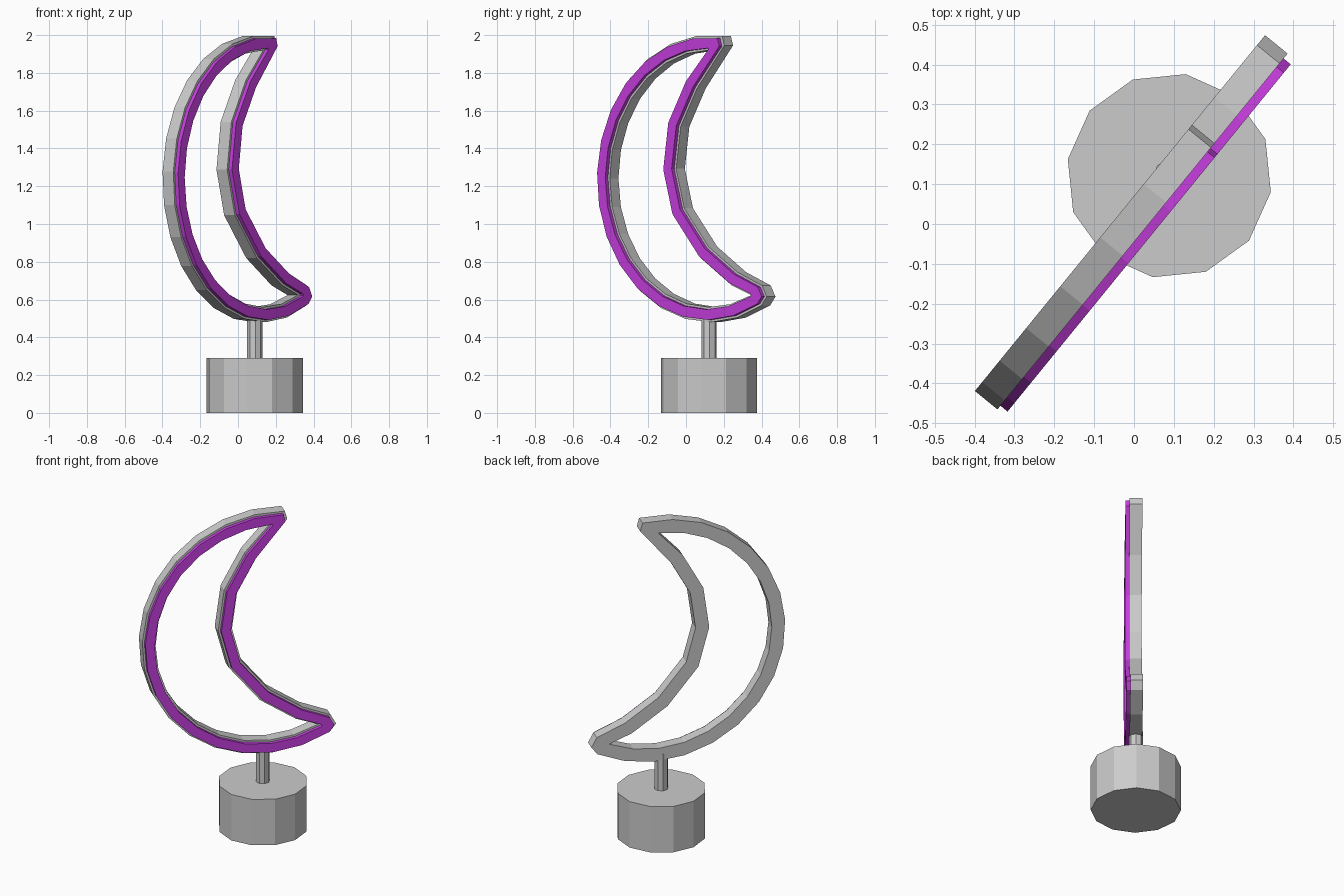
import bpy, bmesh
from math import radians, cos, sin
from mathutils import Vector, Matrix

if "Cube" in bpy.data.objects:
    bpy.data.objects.remove(bpy.data.objects["Cube"])

TURN = Matrix.Rotation(radians(50.8), 4, 'Z')
CX, CZ = 0.182, 1.24            # centre of the big outer arc (moon plane)


def arc(radius, a0, a1, n=16):
    steps = [radians(a0 + (a1 - a0) * i / n) for i in range(n + 1)]
    return [Vector((CX + radius * cos(a), CZ + radius * sin(a))) for a in steps]


def finish(name, bm, color=None):
    bmesh.ops.recalc_face_normals(bm, faces=bm.faces)
    bm.transform(TURN)
    mesh = bpy.data.meshes.new(name)
    bm.to_mesh(mesh)
    bm.free()
    obj = bpy.data.objects.new(name, mesh)
    bpy.context.collection.objects.link(obj)
    if color:
        mat = bpy.data.materials.new(name)
        mat.diffuse_color = color
        mat.use_nodes = True
        mat.node_tree.nodes["Principled BSDF"].inputs["Base Color"].default_value = mat.diffuse_color
        mesh.materials.append(mat)
    return obj


def ring(name, outer, inner, y0, y1, color=None):
    """Closed band between two matching loops, extruded from y0 to y1."""
    bm = bmesh.new()
    loops = [[bm.verts.new((p.x, y, p.y)) for p in pts]
             for pts, y in ((outer, y0), (outer, y1), (inner, y1), (inner, y0))]
    n = len(outer)
    for k in range(4):
        a, b = loops[k], loops[(k + 1) % 4]
        for i in range(n):
            j = (i + 1) % n
            bm.faces.new((a[i], a[j], b[j], b[i]))
    bmesh.ops.remove_doubles(bm, verts=bm.verts, dist=0.0005)
    return finish(name, bm, color)


def cylinder(name, sides, radius, z0, z1):
    bm = bmesh.new()
    place = Matrix.Translation((0.150, 0.008, (z0 + z1) / 2))
    bmesh.ops.create_cone(bm, cap_ends=True, segments=sides, radius1=radius,
                          radius2=radius, depth=z1 - z0, matrix=place)
    return finish(name, bm)


# Crescent outline: big arc, blunt lower tip, concave side, blunt upper tip
hole_arc = arc(0.68, 90.4, 295)
top_hole, low_hole = hole_arc[0], hole_arc[-1]
mid = [Vector(p) for p in ((0.50, 0.645), (0.355, 0.71), (0.15, 0.85), (-0.025, 1.065),
                           (-0.085, 1.29), (-0.052, 1.528), (0.065, 1.74), (0.23, 1.94))]
outer = arc(0.76, 83.3, 298) + [Vector((0.575, 0.615)), Vector((0.543, 0.674))]
inner = hole_arc + [low_hole.copy(), low_hole.copy()]
for prev, p, nxt in zip(mid, mid[1:], mid[2:]):
    d1, d2 = (p - prev).normalized(), (nxt - p).normalized()
    t = (d1 + d2).normalized()
    side = Vector((t.y, -t.x)) * 0.04 / t.dot(d1)
    outer.append(p + side)
    inner.append(p - side)
outer.append(Vector((0.285, 1.945)))
inner.append(top_hole.copy())

# Grey frame and the thinner coloured light strip on its front
ring("moon_frame", outer, inner, -0.0285, 0.0445)
ring("light_strip",
     [o.lerp(i, 0.15) for o, i in zip(outer, inner)],
     [o.lerp(i, 0.85) for o, i in zip(outer, inner)],
     -0.0515, -0.0285, (0.58, 0.05, 0.75, 1))

# Stand
cylinder("stem", 8, 0.04, 0.28, 0.52)
cylinder("base", 12, 0.258, 0.0, 0.29)
